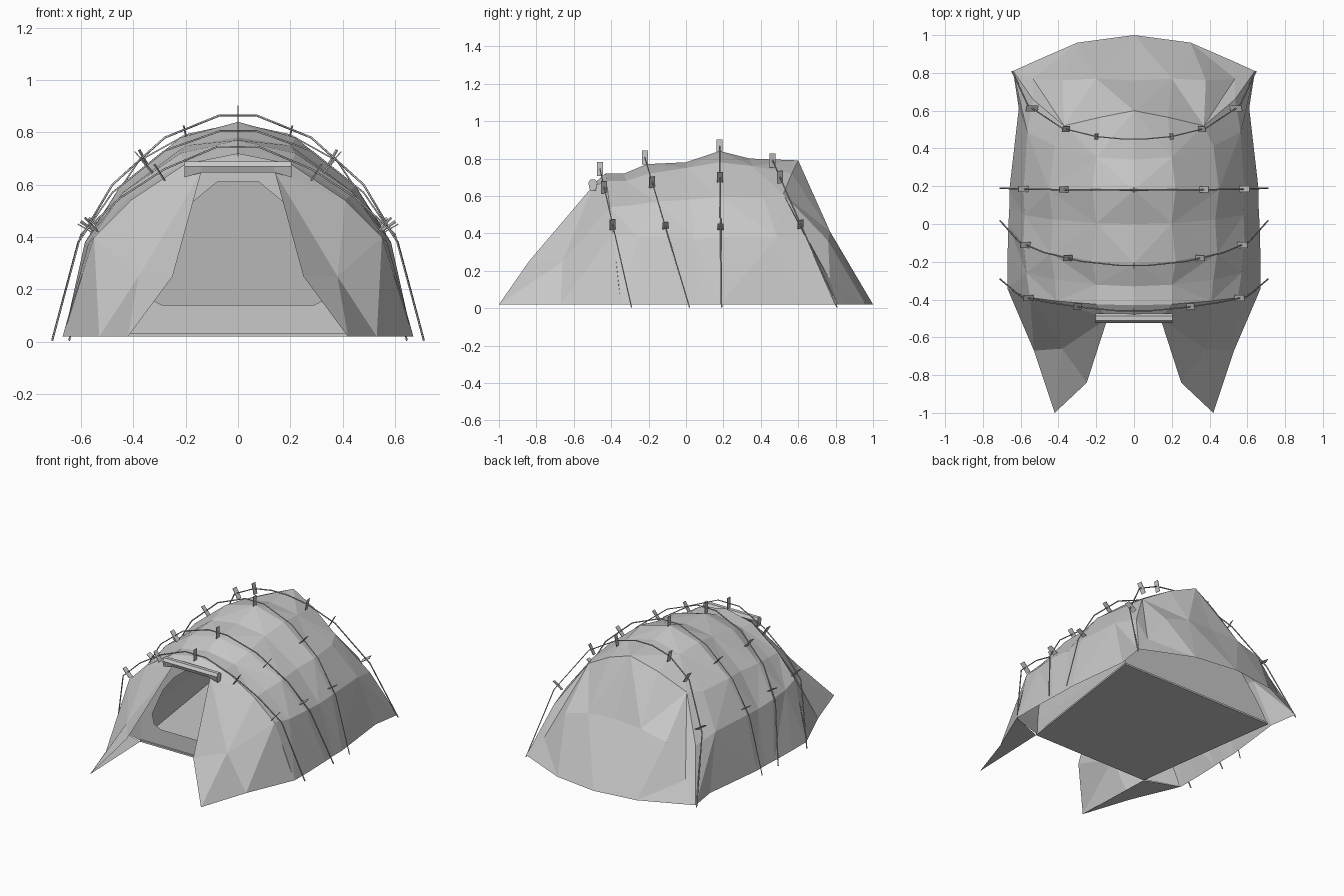
import bpy
import bmesh
from mathutils import Vector, Matrix

old = bpy.data.objects.get("Cube")
if old:
    bpy.data.objects.remove(old, do_unlink=True)

fabric = bpy.data.materials.new("light_grey")
fabric.use_nodes = True
GREY = (0.58, 0.58, 0.58, 1)
fabric.diffuse_color = GREY
fabric.node_tree.nodes["Principled BSDF"].inputs["Base Color"].default_value = GREY


def add_object(name, mesh):
    mesh.materials.clear()
    mesh.materials.append(fabric)
    obj = bpy.data.objects.new(name, mesh)
    bpy.context.scene.collection.objects.link(obj)
    return obj


def finish(name, bm):
    bmesh.ops.remove_doubles(bm, verts=bm.verts[:], dist=0.0005)
    bmesh.ops.recalc_face_normals(bm, faces=bm.faces[:])
    mesh = bpy.data.meshes.new(name)
    bm.to_mesh(mesh)
    bm.free()
    return add_object(name, mesh)


def face(bm, points):
    """Add a face, skipping repeated corners."""
    unique = []
    for p in points:
        p = Vector(p)
        if all((p - q).length > 0.0005 for q in unique):
            unique.append(p)
    if len(unique) > 2:
        bm.faces.new([bm.verts.new(p) for p in unique])


def mirror(p):
    return Vector((-p[0], p[1], p[2]))


def both_sides(bm, points):
    face(bm, points)
    face(bm, [mirror(p) for p in points])


def arch(half, y_base, y_top):
    """Lean a half profile of (x, z) from y_base at the ground to y_top at the crown."""
    top = half[-1][1]
    return [Vector((x, y_base + (y_top - y_base) * z / top, z)) for x, z in half]


def full(half):
    """Whole arch from the left foot over to the right foot."""
    return half + [mirror(p) for p in reversed(half) if abs(p[0]) > 0.001]


# Outer shell: arches lofted from front to back, sagging between the poles
front = arch([(.67, .02), (.55, .40), (.41, .54), (.2, .68), (0, .72)], -.34, -.43)
rows = [
    front,
    arch([(.67, .02), (.57, .38), (.42, .55), (.2, .68), (0, .72)], -.18, -.33),
    arch([(.665, .02), (.585, .38), (.44, .57), (.22, .72), (0, .77)], .0, -.21),
    arch([(.66, .02), (.58, .37), (.43, .58), (.2, .75), (0, .78)], .09, .0),
    arch([(.66, .02), (.585, .38), (.45, .595), (.22, .78), (0, .84)], .18, .18),
    arch([(.61, .02), (.565, .38), (.42, .59), (.2, .76), (0, .8)], .62, .34),
    # Ridge where the back meets the sides, then the rounded back
    [(.64, .81, .02), (.535, .66, .34), (.37, .52, .61), (.18, .565, .72), (0, .6, .79)],
    [(.64, .81, .02), (.535, .77, .15), (.38, .76, .36), (.2, .77, .41), (0, .76, .42)],
    [(.64, .81, .02), (.53, .86, .02), (.3, .96, .02), (.15, .98, .02), (0, 1, .02)],
]
bm = bmesh.new()
for r, (a, b) in enumerate(zip(rows, rows[1:])):
    for i in range(4):
        # Alternate diagonals give the faceted diamonds
        if (r + i) % 2:
            both_sides(bm, (a[i], a[i + 1], b[i]))
            both_sides(bm, (a[i + 1], b[i + 1], b[i]))
        else:
            both_sides(bm, (a[i], a[i + 1], b[i + 1]))
            both_sides(bm, (a[i], b[i + 1], b[i]))

# Front porch wings and the strip above the doorway
foot, shoulder, upper, brow, crown = front
heel, tip, cheek = (.53, -.67, .02), (.42, -1, .02), (.38, -.66, .25)
knee, lintel, middle = (.25, -.84, .25), (.14, -.5, .65), (0, -.5, .66)
for panel in [(foot, shoulder, heel), (heel, shoulder, cheek), (heel, cheek, tip),
              (cheek, knee, tip), (shoulder, upper, cheek), (upper, lintel, cheek),
              (cheek, lintel, knee), (upper, brow, lintel),
              (brow, crown, middle, lintel)]:
    both_sides(bm, panel)
finish("outer_shell", bm)

# Ground flaps inside the porch wings
bm = bmesh.new()
both_sides(bm, (tip, heel, foot, (.44, -.43, .02)))
finish("porch_ground_flaps", bm)

# Inner room: front wall sealed to the shell, rounded doorway, side walls and back wall
seal = full(arch([(.665, .02), (.64, .12), (.605, .23), (.54, .40), (.4, .54), (.2, .66)], -.345, -.42))
outline = full(arch([(.44, .02), (.435, .12), (.425, .23), (.36, .42), (.24, .57), (.1, .65)], -.42, -.42))
doorway = full(arch([(.29, .14), (.34, .165), (.355, .23), (.27, .42), (.19, .52), (.08, .61)], -.42, -.42))
rear = full(arch([(.585, .02), (.55, .12), (.5, .23), (.4, .42), (.28, .56), (.12, .67)], .61, .48))
bm = bmesh.new()
count = len(outline)
for i in range(count):
    j = (i + 1) % count
    face(bm, (outline[i], outline[j], doorway[j], doorway[i]))
    if j:
        face(bm, (outline[i], outline[j], rear[j], rear[i]))
        face(bm, (outline[i], outline[j], seal[j], seal[i]))
face(bm, rear)
finish("inner_room", bm)

# Groundsheet
bm = bmesh.new()
sheet = [Vector(p) for p in [(-.44, -.43, .02), (.44, -.43, .02), (.585, .61, .02), (-.585, .61, .02)]]
lift = Vector((0, 0, .012))
face(bm, sheet)
face(bm, [p + lift for p in sheet])
for i in range(4):
    p, q = sheet[i], sheet[(i + 1) % 4]
    face(bm, (p, q, q + lift, p + lift))
finish("groundsheet", bm)

# Rolled door flap: six-sided roll, thinner in the middle and drooping at its ends
bm = bmesh.new()
ring = [(-.025, .012), (-.012, .03), (.012, .03), (.025, .012), (.015, -.03), (-.015, -.03)]
stations = [(-.205, 1.0), (-.14, .4), (.14, .4), (.205, 1.0)]
loops = [[Vector((x, y - .498, .658 + (z if z > 0 else z * droop))) for y, z in ring]
         for x, droop in stations]
for a, b in zip(loops, loops[1:]):
    for i in range(len(ring)):
        j = (i + 1) % len(ring)
        face(bm, (a[i], a[j], b[j], b[i]))
face(bm, loops[0])
face(bm, loops[-1])
finish("rolled_flap", bm)


def clip(bm, path, x):
    """Thin strap plate standing across the pole at the given x."""
    for a, b in zip(path, path[1:]):
        if b.x <= x <= a.x:
            t = (a.x - x) / (a.x - b.x)
            spot = a.lerp(b, t)
            along = (b - a).normalized()
            out = along.cross(Vector((0, 1, 0)))
            out = (out if out.z > 0 else -out).normalized()
            side = out.cross(along).normalized()
            frame = Matrix((along, side, out)).transposed().to_4x4()
            size = Matrix.Diagonal((.004, .032, .075, 1))
            bmesh.ops.create_cube(bm, size=1, matrix=Matrix.Translation(spot) @ frame @ size)
            return


# Bent poles with their clips: profile, foot y, crown y, clip positions
poles = {
    "front": ([(.71, .005), (.6, .41), (.45, .55), (.28, .66), (.08, .745)], -.29, -.46, (0, .3, .56)),
    "second": ([(.71, .005), (.61, .38), (.48, .57), (.28, .73), (.07, .805)], .02, -.22, (0, .35, .57)),
    "middle": ([(.71, .005), (.61, .38), (.48, .6), (.28, .78), (.07, .865)], .19, .18, (0, .37, .58)),
    "rear": ([(.645, .005), (.56, .42), (.38, .69), (.2, .79), (.06, .82)], .81, .45, (.2, .36, .54)),
}
for name, (profile, y_base, y_top, spots) in poles.items():
    path = full(arch(profile, y_base, y_top))
    curve = bpy.data.curves.new(name + "_pole_path", 'CURVE')
    curve.dimensions = '3D'
    curve.bevel_depth = .004
    curve.bevel_resolution = 0
    curve.use_fill_caps = True
    spline = curve.splines.new('POLY')
    spline.points.add(len(path) - 1)
    for point, p in zip(spline.points, path):
        point.co = (*p, 1)
    helper = bpy.data.objects.new(name + "_pole_path", curve)
    add_object(name + "_pole", bpy.data.meshes.new_from_object(helper))
    bpy.data.objects.remove(helper)

    bm = bmesh.new()
    for x in spots:
        for s in {x, -x}:
            clip(bm, path, s)
    finish(name + "_clips", bm)
